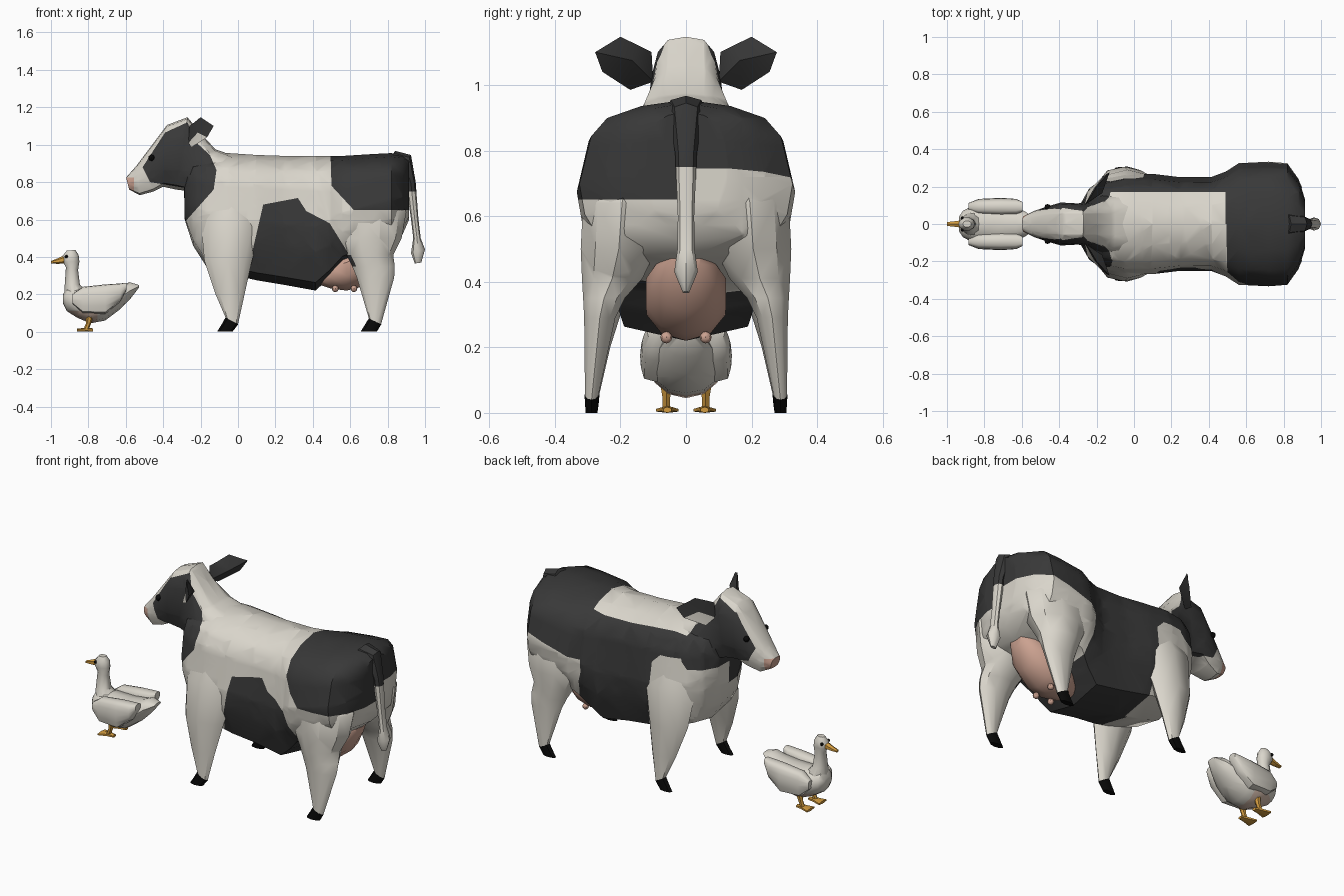
import bpy, bmesh, math
from mathutils import Vector

if "Cube" in bpy.data.objects:
    bpy.data.objects.remove(bpy.data.objects["Cube"])


def material(name, rgb):
    m = bpy.data.materials.new(name)
    m.diffuse_color = (*rgb, 1)
    m.use_nodes = True
    m.node_tree.nodes["Principled BSDF"].inputs["Base Color"].default_value = m.diffuse_color
    return m


MATS = [material("cream_white", (0.70, 0.67, 0.60)), material("coat_black", (0.040, 0.040, 0.040)),
        material("skin_pink", (0.60, 0.36, 0.28)), material("hoof_black", (0.003, 0.003, 0.003)),
        material("bill_orange", (0.65, 0.33, 0.05)), material("breast_blush", (0.66, 0.50, 0.41))]
WHITE, BLACK, PINK, HOOF, ORANGE, BLUSH = range(6)


def mirrored(half):
    return [(0, 1)] + half + [(0, 0)] + [(-u, t) for u, t in reversed(half)]


# Cross-section profiles: (sideways fraction, bottom-to-top fraction)
HEAD_RING = mirrored([(.5, .975), (.78, .88), (.93, .72), (1, .5), (.95, .28), (.75, .06)])
BODY_RING = mirrored([(.42, .96), (.74, .885), (.89, .77), (1, .47), (.95, .28), (.75, .06)])


def oval(n):
    return [(math.sin(a), 0.5 + 0.5 * math.cos(a)) for a in (2 * math.pi * i / n for i in range(n))]


def finish(name, bm, colour, polys=(), planes=(), angle=40):
    """Cut the colour borders into the mesh, colour by rule, make the object."""
    bmesh.ops.triangulate(bm, faces=bm.faces[:])
    bmesh.ops.recalc_face_normals(bm, faces=bm.faces[:])
    cuts = [(Vector(c), Vector(n)) for c, n in planes]
    for poly in polys:
        for (x1, z1), (x2, z2) in zip(poly, poly[1:] + poly[:1]):
            cuts.append((Vector((x1, 0, z1)), Vector((z2 - z1, 0, x1 - x2)).normalized()))
    for co, no in cuts:
        bmesh.ops.bisect_plane(bm, geom=bm.verts[:] + bm.edges[:] + bm.faces[:],
                               dist=1e-5, plane_co=co, plane_no=no)
    for f in bm.faces:
        f.material_index = colour(f.calc_center_median(), f.normal) if callable(colour) else colour
        f.smooth = True
    me = bpy.data.meshes.new(name)
    bm.to_mesh(me)
    bm.free()
    for m in MATS:
        me.materials.append(m)
    me.set_sharp_from_angle(angle=math.radians(angle))
    ob = bpy.data.objects.new(name, me)
    bpy.context.collection.objects.link(ob)
    return ob


def loft(name, sections, profile, colour, side=1, **kw):
    """Skin rings; each section is (x, z of one end, x, z of other end, y centre, half width)."""
    bm = bmesh.new()
    rings = []
    for xa, za, xb, zb, yc, w in sections:
        rings.append([bm.verts.new((xa + (xb - xa) * t, side * (yc + u * w), za + (zb - za) * t))
                      for u, t in profile])
    n = len(profile)
    for a, b in zip(rings, rings[1:]):
        for i in range(n):
            bm.faces.new((a[i], a[(i + 1) % n], b[(i + 1) % n], b[i]))
    bm.faces.new(rings[0])
    bm.faces.new(rings[-1])
    return finish(name, bm, colour, **kw)


def upright(rows, yc=0):      # (x, bottom, top, half width)
    return [(x, b, x, t, yc, w) for x, b, t, w in rows]


def level(rows):              # (z, front x, back x, y centre, half width)
    return [(a, z, b, z, y, w) for z, a, b, y, w in rows]


def ball(name, co, r, colour):
    bm = bmesh.new()
    bmesh.ops.create_uvsphere(bm, u_segments=8, v_segments=6, radius=r)
    bmesh.ops.translate(bm, verts=bm.verts[:], vec=co)
    return finish(name, bm, colour)


def inside(poly, x, z):
    hit = False
    for (x1, z1), (x2, z2) in zip(poly, poly[1:] + poly[:1]):
        if (z1 > z) != (z2 > z) and x < x1 + (z - z1) * (x2 - x1) / (z2 - z1):
            hit = not hit
    return hit


# Coat patches, drawn in side view (x, z)
HEAD = [(-.29, .58), (-.13, .76), (-.115, .865), (-.15, .945), (-.227, 1.015), (-.27, 1.12),
        (-.39, 1.065), (-.51, .88), (-.47, .8), (-.29, .77)]
RUMP_NEAR = [(.49, 1.1), (.50, .78), (.62, .65), (1.0, .65), (1.0, 1.1)]
RUMP_FAR = [(.49, 1.1), (.49, .62), (.62, .66), (1.0, .77), (1.0, 1.1)]
BELLY = [(.03, .1), (.045, .29), (.135, .68), (.32, .715), (.365, .645), (.49, .58), (.62, .37), (.62, .1)]
FLANK = [(-.22, .78), (0, .77), (.05, .72), (.07, .1), (.6, .1), (.5, .55), (.5, 1.1), (-.22, 1.1)]


def coat(c, n):
    x, y, z = c
    if inside(HEAD, x, z) and (y < 0 or z > .72):
        return BLACK
    if y < 0:
        dark = inside(RUMP_NEAR, x, z) or inside(BELLY, x, z)
    else:
        dark = inside(RUMP_FAR, x, z) or (inside(FLANK, x, z) and (y > .17 or z < .6))
    return BLACK if dark else WHITE


def face_coat(c, n):
    x, y, z = c
    if x < -.555 and z < .825:
        return PINK
    stripe = abs(y) < .055 and z > .86
    return BLACK if inside(HEAD, x, z) and not stripe and (y < 0 or z > .72) else WHITE


MIDDLE = ((0, 0, 0), (0, 1, 0))
FAR_NECK = ((0, 0, .72), (0, 0, 1))

# Cow trunk
loft("cow_body", upright([
    (-.285, .60, .80, .11), (-.24, .46, .93, .19), (-.17, .35, .95, .24), (-.05, .31, .955, .268),
    (.10, .275, .945, .268), (.25, .25, .94, .25), (.415, .22, .94, .252), (.49, .29, .94, .28),
    (.56, .37, .94, .325), (.72, .43, .95, .333), (.82, .47, .955, .325), (.88, .52, .945, .24),
    (.915, .60, .92, .13)]),
    BODY_RING, coat, polys=[HEAD, RUMP_NEAR, RUMP_FAR, BELLY, FLANK],
    planes=[MIDDLE, FAR_NECK, ((0, .17, 0), (0, 1, 0)), ((0, 0, .6), (0, 0, 1))])

# Neck and head
loft("cow_head", [
    (-.24, .55, -.02, .94, 0, .19), (-.285, .68, -.12, .975, 0, .165), (-.29, .755, -.20, 1.06, 0, .12),
    (-.33, .76, -.27, 1.147, 0, .11), (-.40, .775, -.38, 1.105, 0, .115), (-.45, .75, -.47, .985, 0, .095),
    (-.525, .73, -.545, .885, 0, .07), (-.582, .76, -.598, .825, 0, .042)],
    HEAD_RING, face_coat, polys=[HEAD],
    planes=[MIDDLE, FAR_NECK, ((0, .055, 0), (0, 1, 0)), ((0, -.055, 0), (0, 1, 0)),
            ((-.555, 0, 0), (1, 0, 0)), ((0, 0, .86), (0, 0, 1)), ((0, 0, .825), (0, 0, 1))])


def ear(name, side):
    rim = [(-.265, .10, 1.01), (-.26, .105, 1.10), (-.235, .14, 1.118), (-.20, .20, 1.147),
           (-.13, .277, 1.10), (-.165, .255, 1.04), (-.25, .17, .985)]
    bm = bmesh.new()
    vs = [bm.verts.new((x, side * y, z)) for x, y, z in rim]
    back = bm.verts.new((-.17, side * .165, 1.075))
    front = bm.verts.new((-.215, side * .19, 1.065))
    for a, b in zip(vs, vs[1:] + vs[:1]):
        for apex in (back, front):
            bm.faces.new((a, b, apex))
    finish(name, bm, lambda c, n: WHITE if n.x < 0 and c.z < 1.05 else BLACK)


for side, tag in ((-1, "right"), (1, "left")):
    ear("cow_ear_" + tag, side)
    ball("cow_eye_" + tag, (-.462, side * .09, .93), .017, HOOF)

    # Legs and wedge-shaped hooves
    loft("cow_front_leg_" + tag, level([
        (.80, -.13, .06, .14, .06), (.60, -.20, .13, .19, .10), (.38, -.18, .075, .24, .066),
        (.20, -.12, .035, .268, .037)]) + [(-.066, .075, 0, .04, .285, .021)], oval(8), WHITE, side)
    loft("cow_front_hoof_" + tag, [
        (-.067, .076, .001, .04, .285, .0215), (-.09, .035, -.01, .025, .286, .02),
        (-.112, 0, -.03, 0, .288, .018)], oval(8), HOOF, side)
    loft("cow_hind_leg_" + tag, level([
        (.80, .57, .82, .16, .07), (.64, .50, .90, .195, .125), (.50, .53, .875, .205, .122),
        (.41, .58, .83, .225, .097), (.35, .61, .838, .25, .067), (.29, .635, .835, .263, .05)])
        + [(.70, .07, .765, .04, .288, .021)], oval(10), coat, side,
        polys=[RUMP_NEAR if side < 0 else RUMP_FAR])
    loft("cow_hind_hoof_" + tag, [
        (.699, .071, .766, .04, .288, .0215), (.677, .035, .757, .025, .288, .02),
        (.655, 0, .742, 0, .288, .018)], oval(8), HOOF, side)

    # Teats
    for i, x in enumerate((.52, .62)):
        ball(f"cow_teat_{tag}_{i}", (x, side * .06, .23), .018, PINK)

# Udder
loft("cow_udder", upright([
    (.44, .25, .33, .06), (.50, .23, .40, .105), (.58, .22, .45, .127), (.66, .24, .50, .128),
    (.75, .31, .52, .10), (.81, .42, .52, .045)]), oval(10), PINK)

# Tail with tuft
loft("cow_tail", [
    (.78, .88, .84, .967, 0, .065), (.86, .86, .925, .945, 0, .05), (.90, .78, .95, .80, 0, .033),
    (.925, .60, .965, .60, 0, .025), (.937, .50, .977, .50, 0, .026), (.925, .42, 1.0, .44, 0, .036),
    (.945, .365, .98, .37, 0, .010)], oval(8), lambda c, n: BLACK if c.z > .75 else WHITE,
    planes=[((0, 0, .75), (0, 0, 1))])

# Duck body
loft("duck_body", upright([
    (-.935, .15, .20, .04), (-.915, .11, .235, .07), (-.86, .075, .24, .10), (-.79, .045, .235, .11),
    (-.71, .06, .235, .112), (-.63, .12, .245, .09), (-.58, .17, .265, .065), (-.53, .235, .25, .03)]),
    oval(12), lambda c, n: BLUSH if c.z < .11 and c.x < -.75 else WHITE,
    planes=[((0, 0, .11), (0, 0, 1)), ((-.75, 0, 0), (1, 0, 0))])

# Duck neck, head and bill
loft("duck_neck_and_head", [
    (-.93, .16, -.78, .20, 0, .08), (-.926, .26, -.845, .25, 0, .045), (-.92, .345, -.855, .33, 0, .030),
    (-.938, .375, -.848, .375, 0, .036), (-.938, .405, -.852, .41, 0, .036), (-.915, .434, -.87, .437, 0, .018)],
    oval(10), WHITE)
loft("duck_bill", upright([
    (-.925, .365, .41, .022), (-.965, .363, .392, .016), (-1.0, .365, .378, .012)]), oval(6), ORANGE)

for side, tag in ((-1, "right"), (1, "left")):
    ball("duck_eye_" + tag, (-.918, side * .031, .402), .009, HOOF)
    # Folded wing lying against the back
    loft("duck_wing_" + tag, upright([
        (-.885, .15, .20, .02), (-.83, .10, .24, .042), (-.71, .095, .253, .048),
        (-.63, .16, .258, .042), (-.595, .225, .262, .025)], .092), HEAD_RING, WHITE, side)
    # Leg and webbed foot
    loft("duck_leg_" + tag, level([
        (.09, -.81, -.77, .06, .022), (.045, -.813, -.785, .06, .013), (.008, -.828, -.80, .06, .014)]),
        oval(6), ORANGE, side)
    loft("duck_foot_" + tag, upright([
        (-.775, 0, .018, .014), (-.81, 0, .022, .022), (-.862, 0, .016, .040)], .057), oval(6), ORANGE, side)
